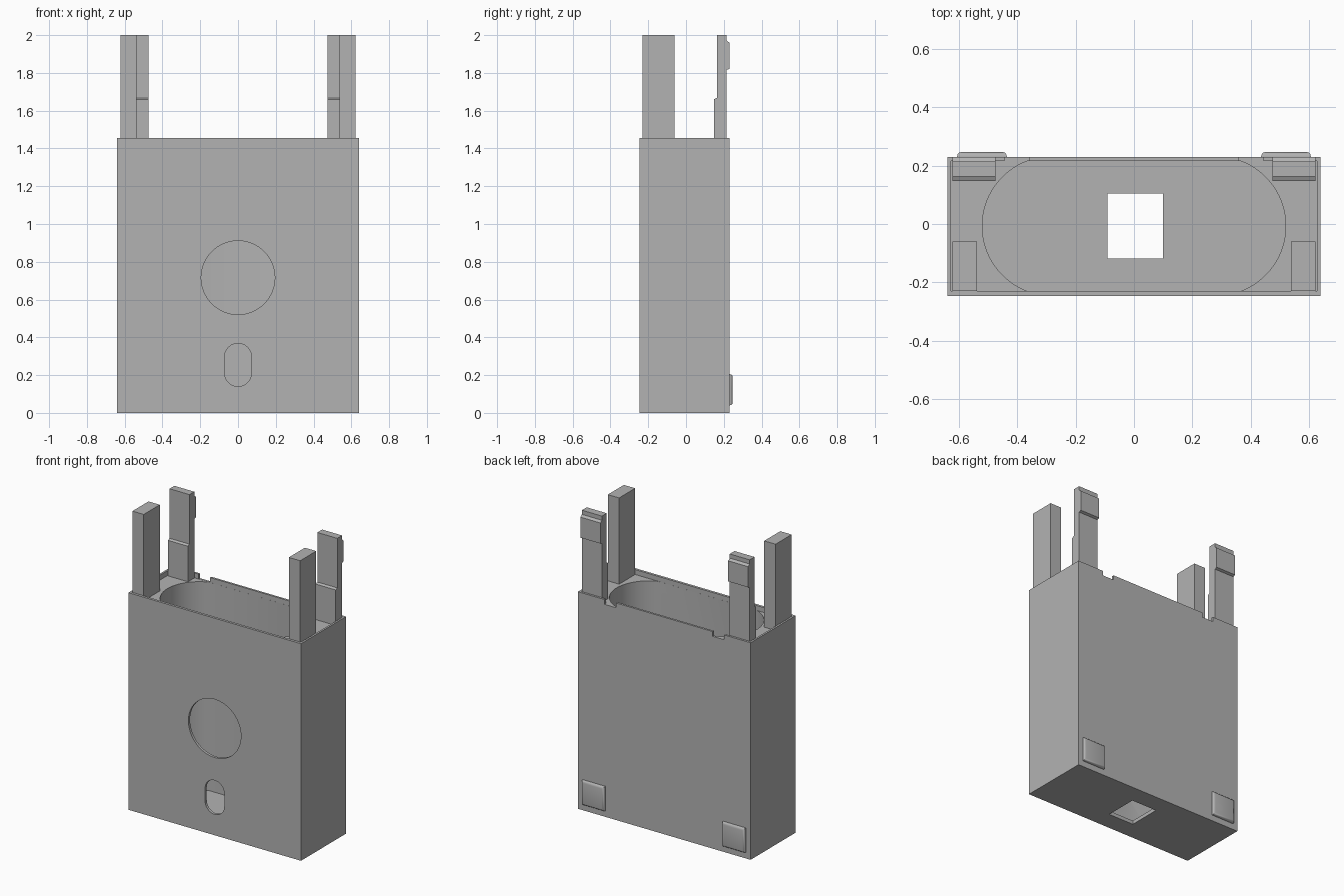
import bpy, bmesh, math
from mathutils import Vector

if "Cube" in bpy.data.objects:
    bpy.data.objects.remove(bpy.data.objects["Cube"])

grey = bpy.data.materials.new("plain grey")
grey.diffuse_color = (0.45, 0.45, 0.45, 1)
grey.use_nodes = True
grey.node_tree.nodes["Principled BSDF"].inputs["Base Color"].default_value = grey.diffuse_color


def prism(name, pts, axis, lo, hi):
    """Extrude a 2D outline along an axis: x takes (y,z), y takes (x,z), z takes (x,y)."""
    def place(p, t):
        return {"x": (t, p[0], p[1]), "y": (p[0], t, p[1]), "z": (p[0], p[1], t)}[axis]
    bm = bmesh.new()
    face = bm.faces.new([bm.verts.new(place(p, lo)) for p in pts])
    ext = bmesh.ops.extrude_face_region(bm, geom=[face])
    offset = Vector(place((0, 0), hi - lo))
    bmesh.ops.translate(bm, vec=offset,
                        verts=[g for g in ext["geom"] if isinstance(g, bmesh.types.BMVert)])
    bmesh.ops.recalc_face_normals(bm, faces=bm.faces)
    mesh = bpy.data.meshes.new(name)
    bm.to_mesh(mesh)
    bm.free()
    mesh.materials.append(grey)
    obj = bpy.data.objects.new(name, mesh)
    bpy.context.collection.objects.link(obj)
    return obj


def box(name, x0, x1, y0, y1, z0, z1):
    return prism(name, [(x0, y0), (x1, y0), (x1, y1), (x0, y1)], "z", z0, z1)


def arc(cx, cy, r, a0, a1, n):
    return [(cx + r * math.cos(a0 + (a1 - a0) * i / n),
             cy + r * math.sin(a0 + (a1 - a0) * i / n)) for i in range(n + 1)]


def activate(obj):
    bpy.ops.object.select_all(action="DESELECT")
    obj.select_set(True)
    bpy.context.view_layer.objects.active = obj


def cut(obj, cutter):
    cutter.hide_render = True
    mod = obj.modifiers.new("cut", "BOOLEAN")
    mod.operation = "DIFFERENCE"
    mod.solver = "EXACT"
    mod.object = cutter
    activate(obj)
    bpy.ops.object.modifier_apply(modifier=mod.name)
    bpy.data.objects.remove(cutter)


TOP, DECK, FLOOR, MID = 1.455, 1.422, 0.025, -0.007

# Case with a shallow rim around a recessed deck
case = box("case", -0.64, 0.64, -0.247, 0.230, 0, TOP)
cut(case, box("deck_cutter", -0.627, 0.627, -0.230, 0.216, DECK, 1.6))

# Deep round-ended cavity, clipped by the front and back walls
r, cx = 0.238, 0.282
a = math.asin(0.2226 / r)
outline = arc(cx, MID, r, -a, a, 32) + arc(-cx, MID, r, math.pi - a, math.pi + a, 32)
cut(case, prism("cavity_cutter", outline, "z", FLOOR, 1.5))

# Round window, oval slot and square floor hole
cut(case, prism("window_cutter", arc(0, 0.716, 0.195, 0, 2 * math.pi, 64)[:-1], "y", -0.4, -0.1))
slot = arc(0, 0.297, 0.071, 0, math.pi, 20) + arc(0, 0.211, 0.071, math.pi, 2 * math.pi, 20)
cut(case, prism("slot_cutter", slot, "y", -0.4, -0.1))
cut(case, box("floor_hole_cutter", -0.09, 0.10, -0.119, 0.104, -0.1, 0.1))

# Notches in the back rim
for s in (-1, 1):
    x0, x1 = sorted((s * 0.358, s * 0.443))
    cut(case, box("notch_cutter", x0, x1, 0.20, 0.30, DECK + 0.001, 1.6))
activate(case)
bpy.ops.object.shade_smooth_by_angle(angle=math.radians(30))

# Rear post side profile: thicker foot, slim shaft, hooked catch near the top
rear = [(0.147, DECK), (0.214, DECK), (0.214, 1.815), (0.230, 1.822), (0.230, 1.960),
        (0.214, 1.972), (0.214, 2.0), (0.163, 2.0), (0.163, 1.668), (0.147, 1.660)]

for s, side in ((-1, "left"), (1, "right")):
    # Front and rear upright posts
    x0, x1 = sorted((s * 0.538, s * 0.622))
    box("front_post_" + side, x0, x1, -0.230, -0.060, DECK, 2.0)
    x0, x1 = sorted((s * 0.474, s * 0.622))
    prism("rear_post_" + side, rear, "x", x0, x1)
    # Bevelled pads low on the back
    x0, x1 = sorted((s * 0.436, s * 0.606))
    pad = box("back_pad_" + side, x0, x1, 0.225, 0.247, 0.04, 0.205)
    bm = bmesh.new()
    bm.from_mesh(pad.data)
    edges = [e for e in bm.edges if all(v.co.y > 0.24 for v in e.verts)]
    bmesh.ops.bevel(bm, geom=edges, offset=0.015, segments=3, profile=0.5, affect="EDGES")
    bm.to_mesh(pad.data)
    bm.free()
    activate(pad)
    bpy.ops.object.shade_smooth_by_angle(angle=math.radians(35))
